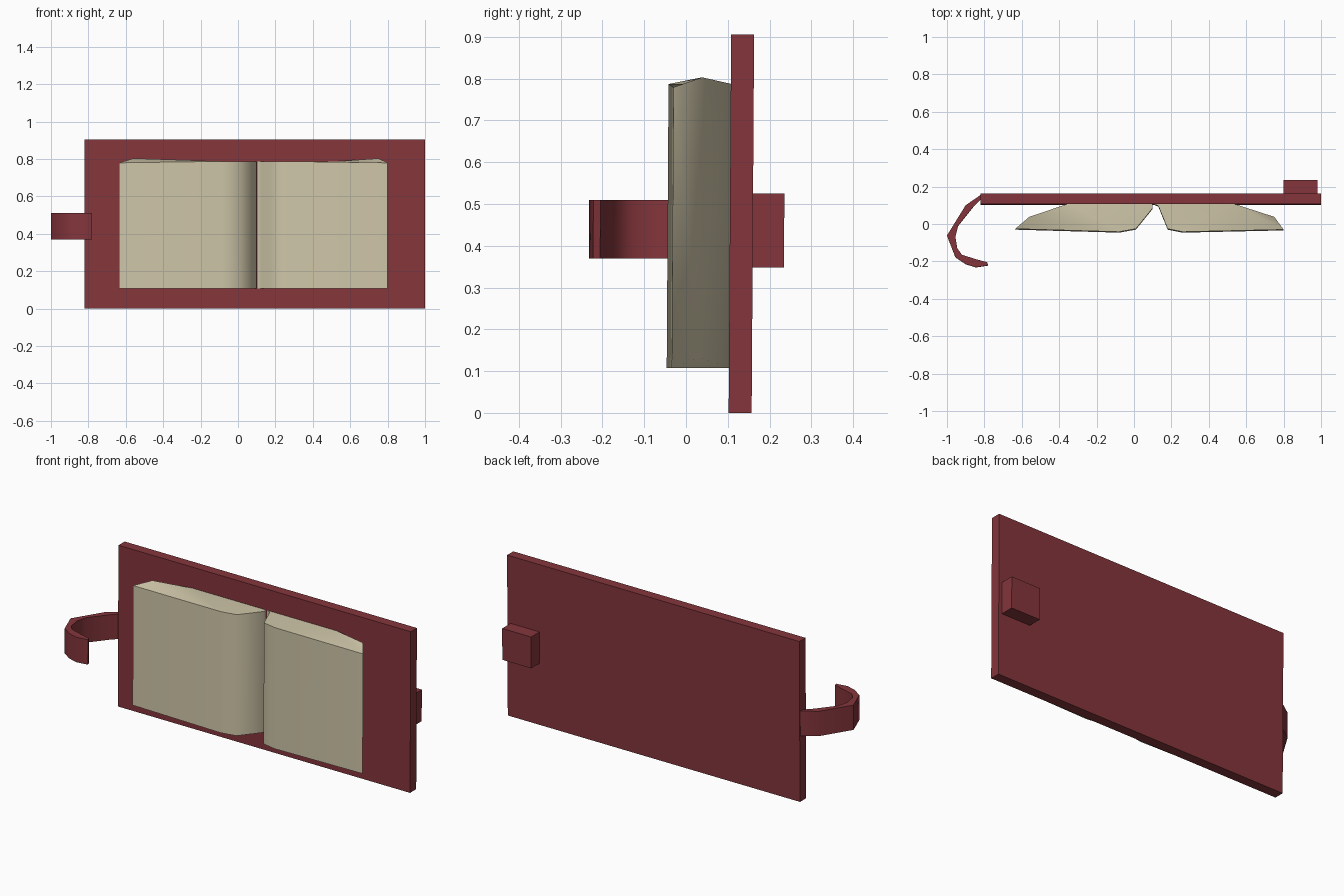
import bpy, bmesh, math

cube = bpy.data.objects.get("Cube")
if cube:
    bpy.data.objects.remove(cube, do_unlink=True)


def make_material(name, rgb):
    mat = bpy.data.materials.new(name)
    mat.use_nodes = True
    mat.diffuse_color = (*rgb, 1)
    mat.node_tree.nodes["Principled BSDF"].inputs["Base Color"].default_value = (*rgb, 1)
    return mat


RED = make_material("cover red", (0.231, 0.036, 0.044))
CREAM = make_material("page cream", (0.625, 0.565, 0.395))
MID, LEAN = 0.45, 0.0065  # the whole book leans back very slightly


def extrude_profile(name, profile, low, high, mat, smooth=0, lift=None):
    """Upright prism from an (x, y) outline; lift maps a point index to (bottom, top) offsets."""
    lift = lift or {}
    bm = bmesh.new()
    rings = []
    for side, z in enumerate((low, high)):
        ring = []
        for i, (x, y) in enumerate(profile):
            h = z + lift.get(i, (0, 0))[side]
            ring.append(bm.verts.new((x, y + LEAN * (h - MID), h)))
        rings.append(ring)
    caps = [bm.faces.new(ring) for ring in rings]
    for i in range(len(profile)):
        j = (i + 1) % len(profile)
        bm.faces.new((rings[0][i], rings[0][j], rings[1][j], rings[1][i]))
    bmesh.ops.triangulate(bm, faces=caps)
    bmesh.ops.recalc_face_normals(bm, faces=bm.faces)
    mesh = bpy.data.meshes.new(name)
    bm.to_mesh(mesh)
    bm.free()
    mesh.materials.append(mat)
    obj = bpy.data.objects.new(name, mesh)
    bpy.context.collection.objects.link(obj)
    if smooth:
        bpy.ops.object.select_all(action='DESELECT')
        obj.select_set(True)
        bpy.context.view_layer.objects.active = obj
        bpy.ops.object.shade_smooth_by_angle(angle=math.radians(smooth))
    return obj


def box(name, x0, x1, y0, y1, z0, z1, mat):
    return extrude_profile(name, [(x0, y0), (x1, y0), (x1, y1), (x0, y1)], z0, z1, mat)


# Cover board and the catch on its back
box("cover", -0.82, 1.0, 0.105, 0.16, 0, 0.905, RED)
box("clasp_catch", 0.80, 0.98, 0.155, 0.235, 0.348, 0.525, RED)

# Page blocks: outer front corner first, outer bulge last
bulge = (0.026, 0.016)
right_pages = [(-0.635, -0.028), (-0.08, -0.044), (0.01, -0.028), (0.10, 0.083),
               (0.10, 0.107), (-0.35, 0.107), (-0.56, 0.036)]
left_pages = [(0.80, -0.032), (0.26, -0.044), (0.18, -0.028), (0.13, 0.095),
              (0.10, 0.107), (0.53, 0.107), (0.75, 0.036)]
for name, outline in (("right_pages", right_pages), ("left_pages", left_pages)):
    extrude_profile(name, outline, 0.107, 0.787, CREAM, 60, {0: (0, -0.008), 6: bulge})

# Curved clasp strap
outer = [(-0.80, 0.155), (-0.82, 0.155), (-0.90, 0.10), (-1.0, -0.062), (-0.955, -0.178),
         (-0.90, -0.215), (-0.845, -0.232), (-0.78, -0.222)]
inner = [(-0.785, -0.205), (-0.84, -0.19), (-0.92, -0.165), (-0.945, -0.13),
         (-0.955, -0.07), (-0.94, -0.01), (-0.86, 0.09), (-0.82, 0.13), (-0.80, 0.13)]
extrude_profile("clasp_strap", outer + inner, 0.37, 0.51, RED, 40)
